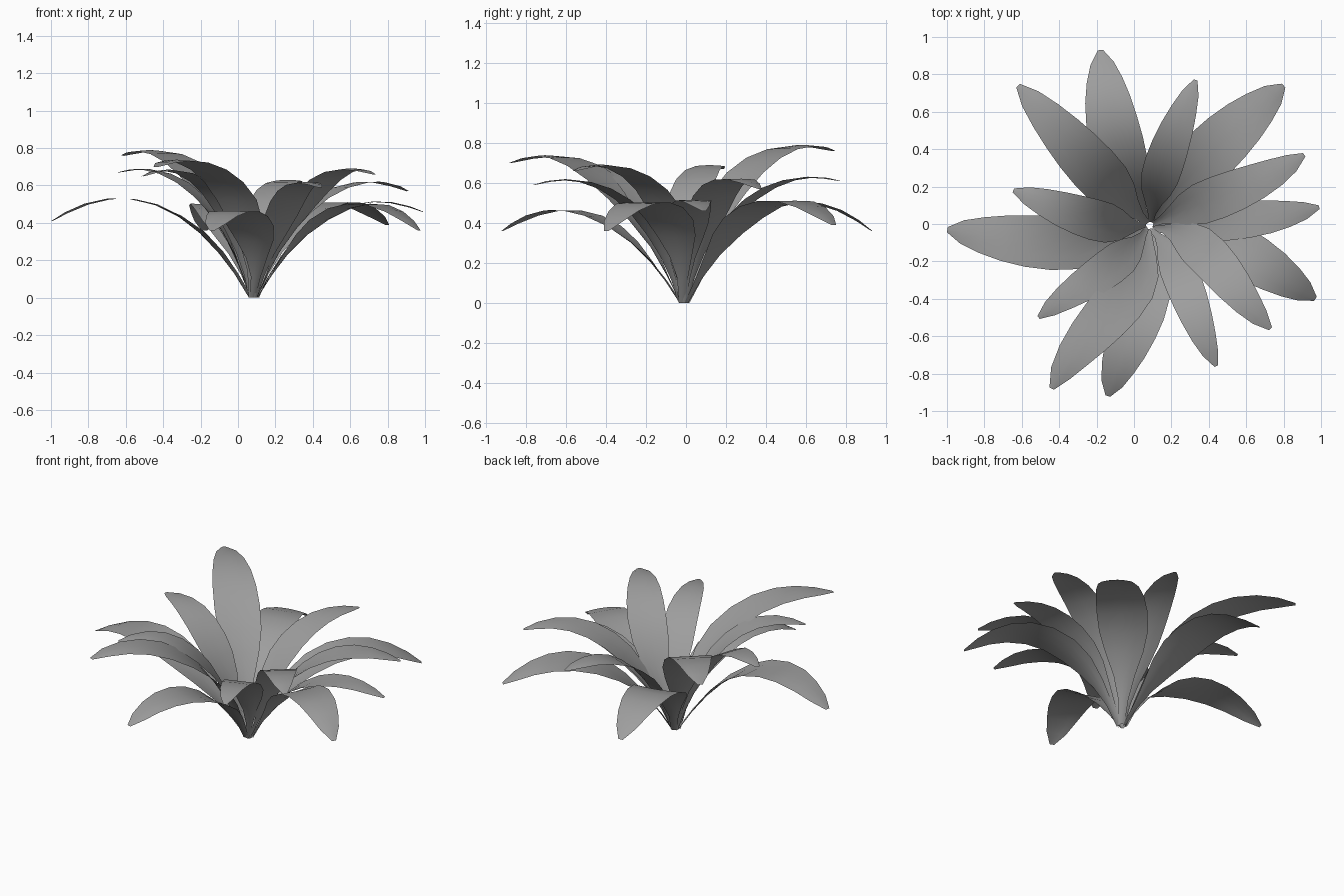
import bpy, bmesh, math
from mathutils import Vector

if "Cube" in bpy.data.objects:
    bpy.data.objects.remove(bpy.data.objects["Cube"])

CENTRE = Vector((0.085, -0.01, 0.0))
STEPS = 10
COLS = 4

# leaf outline: (position along leaf, share of full width)
OUTLINE = [(0, .12), (.1, .17), (.22, .4), (.34, .76), (.45, .97), (.55, 1.0),
           (.68, .94), (.8, .77), (.9, .53), (.96, .34), (1, .1)]

# tip x, tip y, tip z, highest z, width, early bend, late bend (left of travel)
LEAVES = [
    (-.18, .93, .36, .49, .29, .09, .05),
    (.33, .77, .61, .61, .21, .05, .02),
    (.80, .74, .39, .50, .30, .06, .03),
    (.91, .37, .57, .61, .23, .02, -.06),
    (.99, .09, .46, .50, .21, .0, -.05),
    (.97, -.40, .36, .49, .27, .13, .06),
    (.73, -.56, .66, .675, .23, .18, .02),
    (.44, -.76, .59, .60, .20, .08, .0),
    (-.14, -.92, .36, .45, .27, .14, .02),
    (-.44, -.88, .70, .725, .27, .20, -.03),
    (-.51, -.50, .65, .67, .20, .08, .0),
    (-.998, -.03, .41, .52, .29, .15, .07),
    (-.645, .18, .67, .67, .22, .08, .03),
    (-.62, .74, .76, .775, .27, .02, .0),
]

# leaf colour
grey = bpy.data.materials.new("leaf_grey")
grey.diffuse_color = (.34, .34, .34, 1)
grey.use_nodes = True
grey.node_tree.nodes["Principled BSDF"].inputs["Base Color"].default_value = grey.diffuse_color


def lerp_table(table, t):
    for (a, va), (b, vb) in zip(table, table[1:]):
        if t <= b:
            return va + (vb - va) * (t - a) / (b - a)
    return table[-1][1]


def make_leaf(index, tx, ty, tz, top, width, early, late):
    tip = Vector((tx, ty, tz))
    flat = Vector((tx - CENTRE.x, ty - CENTRE.y, 0))
    reach = flat.length
    out = flat.normalized()
    left = Vector((-out.y, out.x, 0))

    # arching midrib as a cubic curve
    p0 = CENTRE + out * 0.022
    p1 = CENTRE + out * reach * .26 + left * early + Vector((0, 0, top * .9))
    p2 = CENTRE + out * reach * .64 + left * late + Vector((0, 0, top + .08 + .8 * (top - tz)))

    def point(t):
        s = 1 - t
        return p0 * s**3 + p1 * 3 * t * s * s + p2 * 3 * t * t * s + tip * t**3

    # even spacing along the midrib
    fine = [point(i / 200) for i in range(201)]
    run = [0]
    for a, b in zip(fine, fine[1:]):
        run.append(run[-1] + (b - a).length)

    bm = bmesh.new()
    rows = []
    for i in range(STEPS + 1):
        u = 1 - (1 - i / STEPS) ** 1.15
        k = min(range(201), key=lambda j: abs(run[j] - u * run[-1]))
        tangent = (fine[min(k + 1, 200)] - fine[max(k - 1, 0)]).normalized()
        side = Vector((-tangent.y, tangent.x, 0)).normalized()
        up = tangent.cross(side)
        w = width * lerp_table(OUTLINE, u)
        cup = w * (.12 - .18 * u)      # channelled at the base, domed at the tip
        row = []
        for c in range(COLS + 1):
            v = 2 * c / COLS - 1
            p = fine[k] + side * (v * w / 2) + up * (v * v * cup)
            p.z = max(p.z, 0)
            row.append(bm.verts.new(p))
        rows.append(row)
    for r0, r1 in zip(rows, rows[1:]):
        for c in range(COLS):
            bm.faces.new((r0[c], r1[c], r1[c + 1], r0[c + 1])).smooth = True
    bm.normal_update()
    if sum(f.normal.z for f in bm.faces) < 0:
        bmesh.ops.reverse_faces(bm, faces=bm.faces[:])
    mesh = bpy.data.meshes.new(f"leaf_{index:02d}")
    bm.to_mesh(mesh)
    bm.free()
    mesh.materials.append(grey)
    obj = bpy.data.objects.new(f"leaf_{index:02d}", mesh)
    bpy.context.collection.objects.link(obj)


# rosette of arching leaves
for n, leaf in enumerate(LEAVES, 1):
    make_leaf(n, *leaf)
